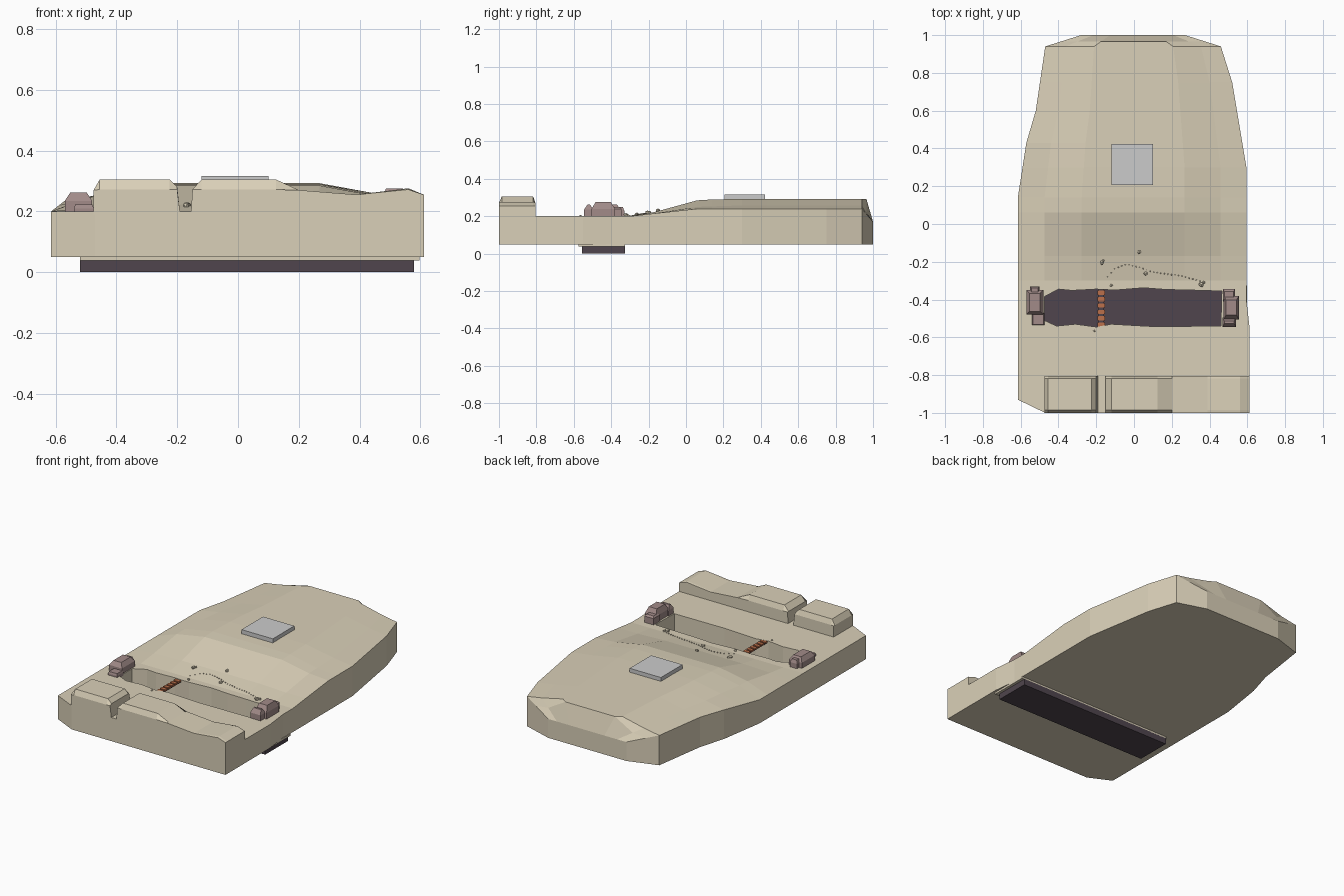
import bpy, bmesh, math, random
from mathutils import Vector
from mathutils.bvhtree import BVHTree

if "Cube" in bpy.data.objects:
    bpy.data.objects.remove(bpy.data.objects["Cube"])

random.seed(4)


def material(name, rgb):
    m = bpy.data.materials.new(name)
    m.diffuse_color = (*rgb, 1)
    m.use_nodes = True
    m.node_tree.nodes["Principled BSDF"].inputs["Base Color"].default_value = m.diffuse_color
    return m


SAND = material("sandstone", (0.70, 0.63, 0.48))
DARK = material("chasm_dark", (0.08, 0.06, 0.075))
ROCK = material("tower_stone", (0.36, 0.26, 0.25))
WOOD = material("plank_wood", (0.50, 0.16, 0.07))


def finish(name, bm, mat=None):
    bmesh.ops.recalc_face_normals(bm, faces=bm.faces)
    me = bpy.data.meshes.new(name)
    bm.to_mesh(me)
    ob = bpy.data.objects.new(name, me)
    bpy.context.collection.objects.link(ob)
    if mat:
        me.materials.append(mat)
    return ob


def loft(name, sections, mat):
    """Skin a list of equal-length closed rings and cap both ends."""
    bm = bmesh.new()
    rings = [[bm.verts.new(p) for p in s] for s in sections]
    n = len(rings[0])
    for a, b in zip(rings, rings[1:]):
        for i in range(n):
            bm.faces.new((a[i], a[(i + 1) % n], b[(i + 1) % n], b[i]))
    bm.faces.new(rings[0])
    bm.faces.new(rings[-1])
    return finish(name, bm, mat)


def block(name, x0, x1, y0, y1, z0, z1, mat=None, tx=0.0, ty=0.0, waist=0.0):
    """Box whose top is drawn in by tx, ty, above an upright waist height."""
    def ring(z, dx, dy):
        return [(x0 + dx, y0 + dy, z), (x1 - dx, y0 + dy, z), (x1 - dx, y1 - dy, z), (x0 + dx, y1 - dy, z)]
    secs = [ring(z0, 0, 0)]
    if waist:
        secs.append(ring(z0 + waist, 0, 0))
    return loft(name, secs + [ring(z1, tx, ty)], mat)


def interp(y, pts):
    for (a, va), (b, vb) in zip(pts, pts[1:]):
        if y <= b:
            return va + (vb - va) * max(0, y - a) / (b - a)
    return pts[-1][1]


# Terrain slab: outline and height curves along y
LEFT = [(-1, -.47), (-.93, -.615), (.14, -.615), (.43, -.57), (.6, -.52), (.94, -.47), (1, -.28)]
RIGHT = [(-1, .612), (-.55, .612), (-.4, .595), (.3, .595), (.75, .52), (.94, .46), (1, .27)]
CENTRE_Z = [(-.3, .2), (-.17, .222), (.06, .285), (.2, .293), (.965, .291), (1, .17)]
SHOULDER_Z = [(-.3, .2), (-.17, .215), (.06, .25), (.3, .258), (.94, .258), (1, .17)]
LEFT_Z = [(.14, .2), (.43, .235), (.6, .24), (.94, .24), (1, .17)]
RIGHT_Z = [(-.3, .2), (.05, .24), (.94, .24), (1, .17)]
rows = [-1, -.93, -.55, -.4, -.3, -.17, .06, .14, .3, .43, .6, .75, .94, .965, 1]
cols = [-1, -.77, -.45, 0, .45, .77, 1]
bm = bmesh.new()
top, base = [], []
for y in rows:
    t, b = [], []
    for c in cols:
        x = abs(c) * interp(y, LEFT if c < 0 else RIGHT)
        curve = LEFT_Z if c == -1 else RIGHT_Z if c == 1 else SHOULDER_Z if abs(c) > .7 else CENTRE_Z
        t.append(bm.verts.new((x, y, interp(y, curve))))
        b.append(bm.verts.new((x, y, .05)))
    top.append(t)
    base.append(b)
last = len(cols) - 1
for j in range(len(rows) - 1):
    for g in (top, base):
        for i in range(last):
            bm.faces.new((g[j][i], g[j][i + 1], g[j + 1][i + 1], g[j + 1][i]))
    for i in (0, last):
        bm.faces.new((top[j][i], top[j + 1][i], base[j + 1][i], base[j][i]))
for j in (0, -1):
    for i in range(last):
        bm.faces.new((top[j][i], top[j][i + 1], base[j][i + 1], base[j][i]))
ground = BVHTree.FromBMesh(bm)
terrain = finish("terrain", bm, SAND)
lip = block("chasm_lip", -.52, .598, -.575, -.325, .038, .052, SAND)

# Chasm: jagged cutter through the slab, dark floor beneath
edge = [(-.475, -.51), (-.41, -.54), (-.31, -.53), (-.2, -.545), (-.12, -.53), (0, -.537), (.11, -.543), (.46, -.54),
        (.465, -.355), (.3, -.35), (.17, -.347), (.05, -.338), (-.1, -.35), (-.2, -.345), (-.33, -.352), (-.4, -.345), (-.475, -.385)]
cutter = loft("chasm_cutter", [[(x, y, z) for x, y in edge] for z in (.0, .4)], None)
cutter.hide_render = True
cutter.hide_viewport = True
for ob in (terrain, lip):
    m = ob.modifiers.new("chasm", 'BOOLEAN')
    m.operation, m.solver, m.object = 'DIFFERENCE', 'EXACT', cutter
block("chasm_floor", -.52, .58, -.555, -.325, 0, .04, DARK)


# Front ridge in two pieces, chamfered at its front and back rims
def ridge(name, prof):
    def sec(y, cap):
        return [(x, y, min(z, cap)) for x, z in prof]
    loft(name, [sec(-1, .272), sec(-.985, 1), sec(-.817, 1), sec(-.805, .272)], SAND)


ridge("ridge_left", [(-.475, .19), (-.475, .27), (-.455, .305), (-.225, .305), (-.2, .28), (-.19, .19)])
ridge("ridge_right", [(-.155, .19), (-.15, .272), (-.12, .305), (.125, .305), (.2, .27), (.39, .255),
                      (.56, .276), (.612, .255), (.612, .19)])

# Stone towers at the chasm ends
block("left_tower", -.57, -.48, -.48, -.35, .19, .262, ROCK, .018, .018, .045)
block("left_tower_cap", -.55, -.5, -.385, -.33, .19, .25, ROCK, .008, .008, .04)
block("left_tower_step", -.54, -.475, -.535, -.47, .19, .222, ROCK, .004, .004, .02)
block("right_tower", .475, .555, -.505, -.38, .19, .276, ROCK, .012, .022, .05)
block("right_tower_front", .468, .54, -.545, -.495, .19, .262, ROCK, .01, .018, .045)
block("right_tower_back", .47, .535, -.41, -.345, .19, .25, ROCK, .008, .012, .05)

# Plank bridge
block("bridge_beam", -.188, -.158, -.55, -.34, .184, .192, DARK)
for i in range(6):
    y = -.545 + i * .034
    block(f"bridge_plank_{i}", -.192, -.154, y, y + .023, .19, .199, WOOD)

# Flat grey platform on the plateau
block("platform", -.12, .1, .207, .423, .28, .317)


# Scattered stones and dotted trail
def pebble(bm, x, y, r):
    hit = ground.ray_cast(Vector((x, y, 1)), Vector((0, 0, -1)))[0]
    vs = bmesh.ops.create_icosphere(bm, subdivisions=1, radius=r)["verts"]
    for v in vs:
        v.co *= random.uniform(.8, 1.1)
        v.co += Vector((x, y, hit.z + r * .3))


bm = bmesh.new()
for x, y, r in [(-.17, -.205, .013), (-.163, -.195, .009), (.028, -.15, .012), (.062, -.262, .012),
                (.355, -.32, .015), (.37, -.31, .009), (-.12, -.325, .008), (-.21, -.565, .007)]:
    pebble(bm, x, y, r)
finish("stones", bm, SAND)
trail = [(-.14, -.28), (-.1, -.235), (-.04, -.215), (.03, -.23), (.1, -.255), (.25, -.275), (.38, -.31)]
bm = bmesh.new()
for i in range(28):
    x = -.14 + i * .0188
    pebble(bm, x, interp(x, trail), .004)
finish("trail", bm, SAND)
